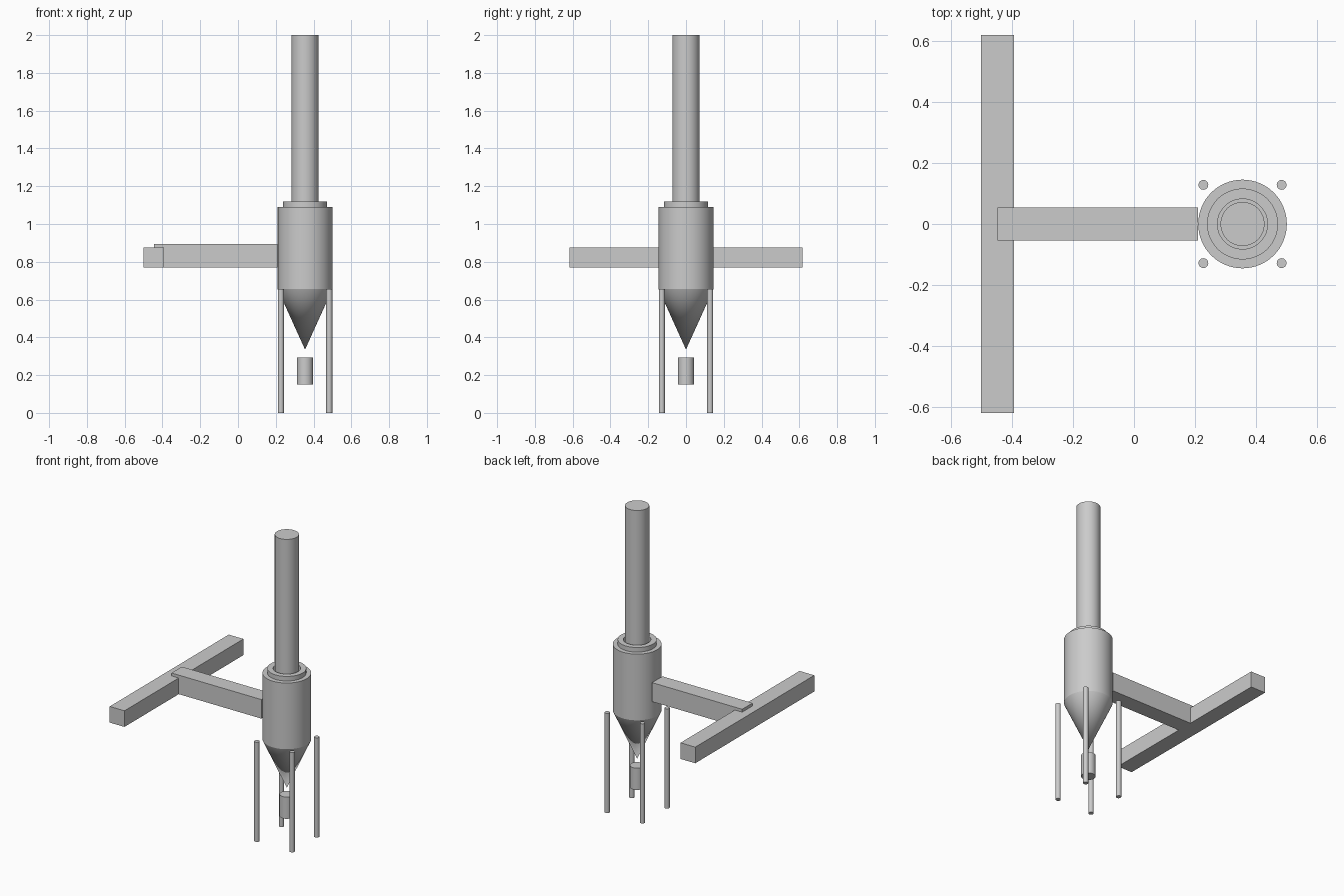
import bpy, bmesh, math

if "Cube" in bpy.data.objects:
    bpy.data.objects.remove(bpy.data.objects["Cube"])

CX = 0.355  # axis of the separator column


def finish(name, bm):
    bmesh.ops.remove_doubles(bm, verts=bm.verts, dist=1e-5)
    bmesh.ops.recalc_face_normals(bm, faces=bm.faces)
    mesh = bpy.data.meshes.new(name)
    bm.to_mesh(mesh)
    bm.free()
    obj = bpy.data.objects.new(name, mesh)
    bpy.context.collection.objects.link(obj)
    return obj


def lathe(name, profile, x=CX, y=0.0, sides=64):
    """Spin a (radius, z) profile around a vertical axis."""
    bm = bmesh.new()
    verts = [bm.verts.new((r, 0, z)) for r, z in profile]
    edges = [bm.edges.new(pair) for pair in zip(verts, verts[1:])]
    bmesh.ops.spin(bm, geom=verts + edges, cent=(0, 0, 0), axis=(0, 0, 1),
                   angle=2 * math.pi, steps=sides, use_merge=True)
    obj = finish(name, bm)
    obj.location = (x, y, 0)
    bpy.ops.object.select_all(action='DESELECT')
    bpy.context.view_layer.objects.active = obj
    obj.select_set(True)
    bpy.ops.object.shade_smooth_by_angle(angle=math.radians(30))
    return obj


def cylinder(name, r, z0, z1, **kw):
    return lathe(name, [(0, z0), (r, z0), (r, z1), (0, z1)], **kw)


def box(name, lo, hi):
    bm = bmesh.new()
    bmesh.ops.create_cube(bm, size=1)
    for v in bm.verts:
        v.co = [(a + b) / 2 + c * (b - a) for a, b, c in zip(lo, hi, v.co)]
    return finish(name, bm)


# Main column: body, hopper cone, collar ring, outlet pipe, collection pot
cylinder("body", 0.145, 0.655, 1.09)
lathe("hopper_cone", [(0, 0.655), (0.145, 0.655), (0, 0.335)])
lathe("collar", [(0.082, 1.09), (0.116, 1.09), (0.116, 1.12),
                 (0.082, 1.12), (0.082, 1.09)])
cylinder("outlet_pipe", 0.072, 1.09, 2.0)
cylinder("collection_pot", 0.043, 0.15, 0.293)

# Four legs around the column
for sx, side in ((-1, "left"), (1, "right")):
    for sy, end in ((-1, "front"), (1, "back")):
        cylinder(f"leg_{end}_{side}", 0.016, 0, 0.655,
                 x=CX + sx * 0.128, y=sy * 0.128, sides=32)

# Inlet duct and the cross duct at its end
box("inlet_duct", (-0.446, -0.054, 0.77), (0.209, 0.054, 0.895))
box("cross_duct", (-0.5, -0.618, 0.77), (-0.393, 0.618, 0.876))
